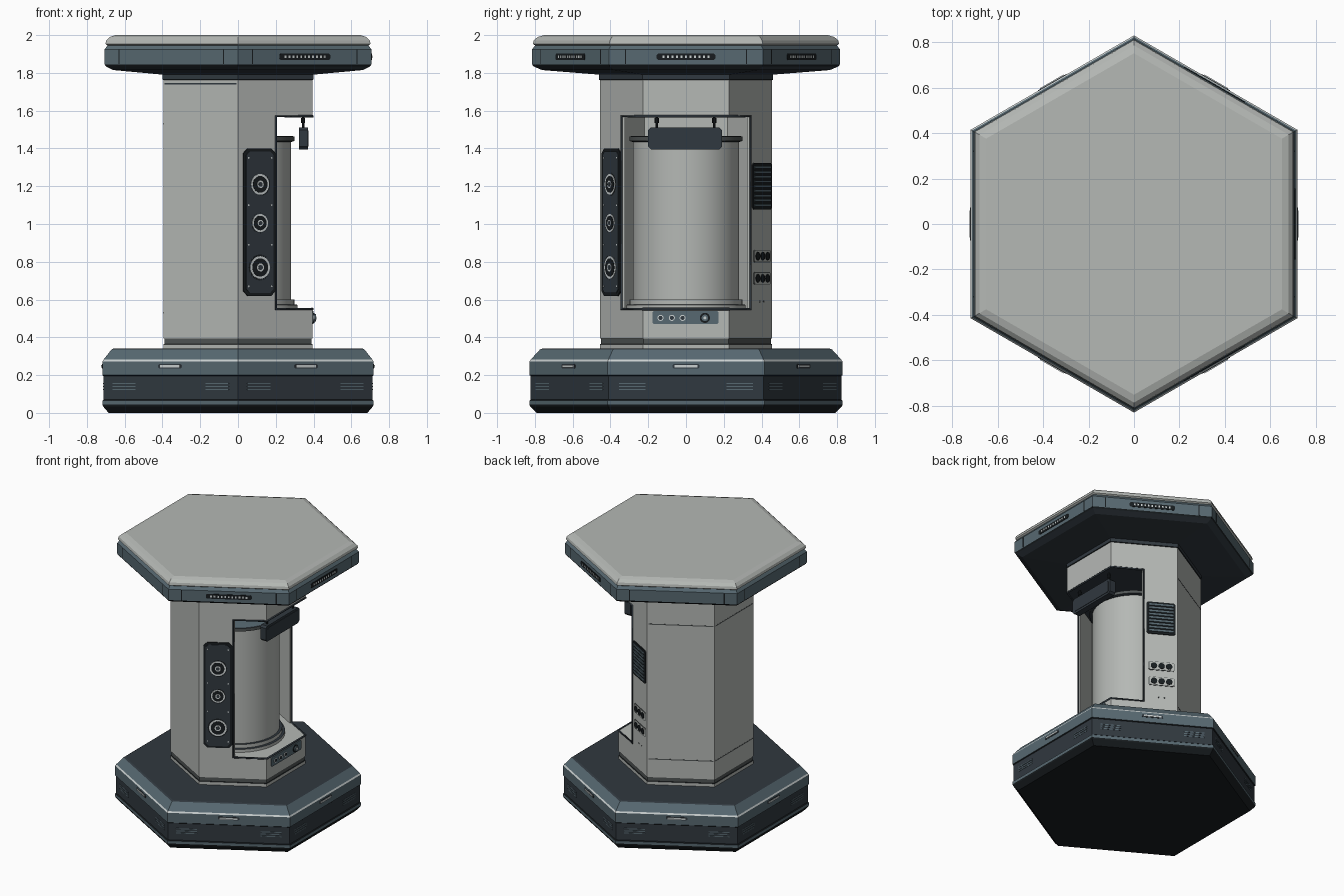
import bpy, bmesh, math
from mathutils import Vector

cube = bpy.data.objects.get("Cube")
if cube:
    bpy.data.objects.remove(cube)


def material(name, rgb):
    m = bpy.data.materials.new(name)
    m.use_nodes = True
    m.diffuse_color = (*rgb, 1)
    m.node_tree.nodes["Principled BSDF"].inputs["Base Color"].default_value = (*rgb, 1)
    return m


GREY = material("warm grey", (0.46, 0.48, 0.46))
STEEL = material("blue steel", (0.095, 0.14, 0.165))
SLATE = material("dark slate", (0.03, 0.04, 0.05))
BLACK = material("near black", (0.009, 0.012, 0.014))
BAND = material("band grey", (0.08, 0.09, 0.09))
PALE = material("pale trim", (0.6, 0.64, 0.64))


def finish(name, bm, mats, smooth=False):
    bmesh.ops.recalc_face_normals(bm, faces=bm.faces)
    me = bpy.data.meshes.new(name)
    bm.to_mesh(me)
    bm.free()
    for m in mats:
        me.materials.append(m)
    ob = bpy.data.objects.new(name, me)
    bpy.context.collection.objects.link(ob)
    if smooth:
        bpy.ops.object.select_all(action='DESELECT')
        ob.select_set(True)
        bpy.context.view_layer.objects.active = ob
        bpy.ops.object.shade_smooth_by_angle()
    return ob


def stack(name, profile, bands, sides=6, centre=(0, 0)):
    """Regular prism through (apothem, z) rings; bands = bottom cap, each band, top cap."""
    bm = bmesh.new()
    mats = list(dict.fromkeys(bands))
    rings = []
    for a, z in profile:
        r = a / math.cos(math.pi / sides)
        angles = [math.pi / 2 + math.tau * k / sides for k in range(sides)]
        rings.append([bm.verts.new((centre[0] + r * math.cos(t), centre[1] + r * math.sin(t), z))
                      for t in angles])
    bm.faces.new(rings[0]).material_index = mats.index(bands[0])
    bm.faces.new(rings[-1]).material_index = mats.index(bands[-1])
    for lo, hi, m in zip(rings, rings[1:], bands[1:]):
        for k in range(sides):
            j = (k + 1) % sides
            bm.faces.new((lo[k], lo[j], hi[j], hi[k])).material_index = mats.index(m)
    return finish(name, bm, mats, sides > 12)


def on_face(name, angle, apothem, points, depth, mat):
    """Extrude a (u, z) outline outward from the side whose normal points at angle."""
    t = math.radians(angle)
    n = Vector((math.cos(t), math.sin(t), 0))
    side = Vector((-n.y, n.x, 0))
    bm = bmesh.new()
    f = bm.faces.new([bm.verts.new(n * (apothem - 0.002) + side * u + Vector((0, 0, z)))
                      for u, z in points])
    ext = bmesh.ops.extrude_face_region(bm, geom=[f], use_keep_orig=True)
    bmesh.ops.translate(bm, vec=n * (depth + 0.002),
                        verts=[v for v in ext["geom"] if isinstance(v, bmesh.types.BMVert)])
    return finish(name, bm, [mat])


def plate(name, angle, apothem, u, z, w, h, depth, mat, cut=0.0):
    w, h = w / 2, h / 2
    if cut:
        pts = [(-w + cut, -h), (w - cut, -h), (w, -h + cut), (w, h - cut),
               (w - cut, h), (-w + cut, h), (-w, h - cut), (-w, -h + cut)]
    else:
        pts = [(-w, -h), (w, -h), (w, h), (-w, h)]
    return on_face(name, angle, apothem, [(u + a, z + b) for a, b in pts], depth, mat)


def disc(name, angle, apothem, u, z, r, depth, mat, sides=20):
    pts = [(u + r * math.cos(math.tau * k / sides), z + r * math.sin(math.tau * k / sides))
           for k in range(sides)]
    return on_face(name, angle, apothem, pts, depth, mat)


SIDES = range(0, 360, 60)
COL = 0.395

# Plinth and canopy
stack("plinth", [(0.685, 0), (0.715, 0.035), (0.718, 0.045), (0.718, 0.065), (0.712, 0.07),
                 (0.712, 0.195), (0.718, 0.2), (0.718, 0.272), (0.712, 0.282), (0.67, 0.335),
                 (0.66, 0.34)],
      [BLACK, BLACK, BLACK, STEEL, BLACK, SLATE, BLACK, STEEL, PALE, STEEL, SLATE, SLATE])
stack("canopy_rim", [(0.39, 1.79), (0.66, 1.815), (0.7, 1.835), (0.706, 1.845), (0.706, 1.925),
                     (0.69, 1.947)],
      [SLATE, SLATE, SLATE, BLACK, STEEL, STEEL, STEEL])
stack("canopy_top", [(0.69, 1.945), (0.702, 1.953), (0.698, 1.972), (0.68, 1.99), (0.65, 2.0)],
      [GREY] * 6)

# Column: solid foot and head, with an open shell between them
stack("column_foot", [(COL, 0.34), (COL, 0.363), (0.39, 0.365), (0.39, 0.393), (COL, 0.395),
                      (COL, 0.55)], [GREY, GREY, BLACK, BAND, BLACK, GREY, GREY])
stack("column_head", [(COL, 1.57), (COL, 1.762), (0.4, 1.765), (0.4, 1.8)],
      [SLATE, GREY, BLACK, SLATE, SLATE])
bm = bmesh.new()
outline = []
OPEN = 0.2
for r in (COL / math.cos(math.pi / 6), 0.438):
    h, a = r / 2, r * math.cos(math.pi / 6)
    y = r - OPEN / math.sqrt(3)
    row = [(OPEN, y), (0, r), (-a, h), (-a, -h), (0, -r), (OPEN, -y)]
    outline += row if not outline else row[::-1]
shell = bm.faces.new([bm.verts.new((x, y, 0.55)) for x, y in outline])
ext = bmesh.ops.extrude_face_region(bm, geom=[shell], use_keep_orig=True)
bmesh.ops.translate(bm, vec=(0, 0, 1.02),
                    verts=[v for v in ext["geom"] if isinstance(v, bmesh.types.BMVert)])
finish("column_shell", bm, [GREY])

# Dark edging around the opening
edge_y = COL / math.cos(math.pi / 6) - OPEN / math.sqrt(3)
loop = []
for z, s in ((0.55, 1), (1.57, -1)):
    loop += [(OPEN, -s * edge_y, z), (COL, -s * COL / math.sqrt(3), z),
             (COL, s * COL / math.sqrt(3), z), (OPEN, s * edge_y, z)]
curve = bpy.data.curves.new("opening_edging", 'CURVE')
curve.dimensions = '3D'
curve.bevel_depth = 0.007
curve.bevel_resolution = 1
spline = curve.splines.new('POLY')
spline.points.add(len(loop) - 1)
for p, co in zip(spline.points, loop):
    p.co = (*co, 1)
spline.use_cyclic_u = True
curve.materials.append(SLATE)
bpy.context.collection.objects.link(bpy.data.objects.new("opening_edging", curve))

# Inner drum with flanges
stack("drum", [(0.28, 0.55), (0.28, 1.45)], [GREY, GREY, STEEL], 64)
stack("drum_lower_flange", [(0.315, 0.55), (0.315, 0.572), (0.298, 0.574), (0.298, 0.6)],
      [SLATE, GREY, SLATE, GREY, SLATE], 64)
stack("drum_upper_flange", [(0.285, 1.435), (0.3, 1.44), (0.3, 1.462), (0.29, 1.465)],
      [SLATE, SLATE, BAND, SLATE, STEEL], 64)

# Hanging light bar
plate("hanging_bar", 0, 0.325, -0.005, 1.453, 0.39, 0.115, 0.045, SLATE, 0.014)
plate("hanging_bar_face", 0, 0.37, -0.005, 1.453, 0.36, 0.085, 0.003, SLATE, 0.01)
for y in (-0.155, 0.15):
    stack("bar_hanger", [(0.007, 1.5), (0.007, 1.575)], [BLACK] * 3, 10, (0.345, y))
    stack("bar_hanger_collar", [(0.011, 1.535), (0.011, 1.56)], [BLACK] * 3, 10, (0.345, y))

# Control strip below the opening
plate("control_strip", 0, COL, -0.003, 0.505, 0.35, 0.07, 0.006, STEEL, 0.008)
for y in (-0.135, -0.075, -0.018):
    disc("button_ring", 0, COL + 0.006, y, 0.503, 0.016, 0.004, PALE)
    disc("button", 0, COL + 0.01, y, 0.503, 0.011, 0.002, SLATE)
disc("knob_ring", 0, COL + 0.006, 0.1, 0.503, 0.027, 0.004, BLACK)
disc("knob", 0, COL + 0.01, 0.1, 0.503, 0.02, 0.008, STEEL)
disc("knob_cap", 0, COL + 0.018, 0.1, 0.503, 0.008, 0.003, PALE)

# Speaker panel on the front right side
U = -0.1
plate("speaker_panel", 300, COL, U, 1.01, 0.195, 0.78, 0.007, BLACK, 0.025)
plate("speaker_panel_face", 300, COL + 0.007, U, 1.01, 0.165, 0.75, 0.004, SLATE, 0.02)
for z, r in ((1.21, 0.055), (1.005, 0.048), (0.77, 0.06)):
    for part, scale, mat, lift in (("rim", 1.15, BLACK, 0.011), ("ring", 1, PALE, 0.013),
                                   ("cone", 0.8, BLACK, 0.015), ("hub", 0.36, PALE, 0.017),
                                   ("hub_centre", 0.22, SLATE, 0.019)):
        disc("speaker_" + part, 300, COL + lift - 0.002, U, z, r * scale, 0.002, mat, 24)
for z in (0.67, 0.89, 1.1, 1.35):
    for s in (-1, 1):
        disc("speaker_screw", 300, COL + 0.011, U + s * 0.07, z, 0.005, 0.002, PALE, 8)

# Louvre and sockets on the back right side
plate("louvre_frame", 60, COL, 0.114, 1.2, 0.2, 0.245, 0.007, BLACK, 0.012)
for k in range(9):
    plate("louvre_slat", 60, COL + 0.007, 0.114, 1.1 + k * 0.025, 0.17, 0.013, 0.006, STEEL)
for z in (0.83, 0.712):
    plate("socket_plate", 60, COL, 0.118, z, 0.175, 0.066, 0.003, BAND, 0.006)
    plate("socket_plate_face", 60, COL + 0.003, 0.118, z, 0.168, 0.059, 0.002, GREY, 0.005)
    for s in (-1, 0, 1):
        disc("socket", 60, COL + 0.005, 0.118 + s * 0.052, z, 0.022, 0.004, BLACK, 12)
for s in (-1, 1):
    disc("socket_screw", 60, COL, 0.118 + s * 0.02, 0.59, 0.006, 0.002, BAND, 8)

# Panel seams on the plain sides of the column
for angle in (120, 180):
    for z in (0.53, 1.53):
        plate("column_seam", angle, COL, 0, z, 0.44, 0.007, 0.001, BAND)
plate("column_seam", 240, COL, 0, 1.742, 0.44, 0.008, 0.001, SLATE)

# Repeated details around the plinth and canopy
for angle in SIDES:
    plate("plinth_handle_recess", angle, 0.718, 0, 0.247, 0.145, 0.022, 0.002, SLATE, 0.006)
    plate("plinth_handle", angle, 0.72, 0, 0.247, 0.12, 0.011, 0.004, PALE)
    for s in (-1, 1):
        for k in range(3):
            plate("plinth_slot", angle, 0.712, s * 0.285, 0.123 + k * 0.016, 0.14, 0.006, 0.002, STEEL)
        plate("canopy_seam", angle, 0.706, s * 0.32, 1.885, 0.007, 0.075, 0.001, BLACK)
for angle in (300, 0, 60):
    plate("canopy_vent", angle, 0.706, 0, 1.885, 0.31, 0.034, 0.003, BLACK, 0.008)
    for k in range(11):
        plate("canopy_vent_light", angle, 0.709, (k - 5) * 0.024, 1.885, 0.011, 0.014, 0.002, PALE)
